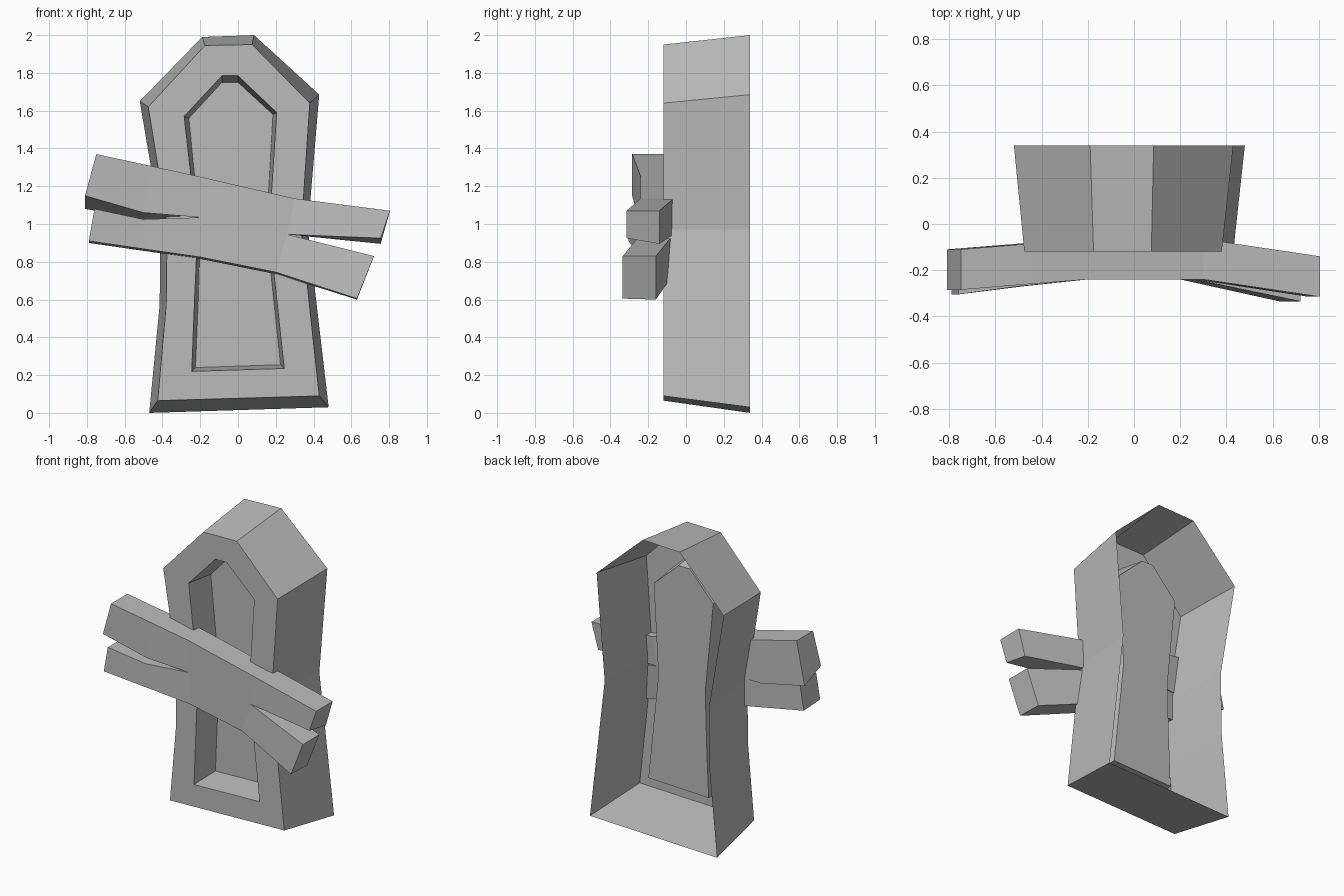
import bpy, bmesh

cube = bpy.data.objects.get("Cube")
if cube:
    bpy.data.objects.remove(cube, do_unlink=True)

grey = bpy.data.materials.new("plain_grey")
grey.use_nodes = True
COLOR = (0.5, 0.5, 0.5, 1)
grey.diffuse_color = COLOR
grey.node_tree.nodes["Principled BSDF"].inputs["Base Color"].default_value = COLOR


def finish(bm, name):
    mesh = bpy.data.meshes.new(name)
    bm.to_mesh(mesh)
    bm.free()
    mesh.materials.append(grey)
    obj = bpy.data.objects.new(name, mesh)
    bpy.context.collection.objects.link(obj)
    return obj


def loop(bm, outline, y):
    return [bm.verts.new((x, y, z)) for x, z in outline]


def bridge(bm, a, b):
    n = len(a)
    for i in range(n):
        j = (i + 1) % n
        bm.faces.new((a[i], a[j], b[j], b[i]))


# Crooked outlines, anticlockwise from the bottom left corner
BACK = [(-.47, 0), (.48, .03), (.37, .97), (.43, 1.685), (.085, 2),
        (-.19, 1.99), (-.52, 1.65), (-.41, 1.0), (-.415, .57)]
FRONT = [(-.425, .065), (.43, .09), (.335, .97), (.38, 1.64), (.075, 1.95),
         (-.175, 1.945), (-.475, 1.62), (-.375, 1.0), (-.38, .57)]
HOLE = [(-.245, .22), (.245, .235), (.165, .97), (.205, 1.59), (0, 1.785),
        (-.085, 1.785), (-.285, 1.57), (-.215, .95), (-.23, .6)]
PANEL = [(-.225, .24), (.225, .255), (.15, .97), (.185, 1.58), (0, 1.75),
         (-.085, 1.75), (-.26, 1.56), (-.2, .95), (-.21, .6)]

# Frame: open-backed tapered shell, front rim and recess
bm = bmesh.new()
loops = [loop(bm, o, y) for o, y in
         ((BACK, .34), (FRONT, -.12), (HOLE, -.12), (PANEL, .08))]
for a, b in zip(loops, loops[1:]):
    bridge(bm, a, b)
finish(bm, "frame")

# Panel closing the recess
bm = bmesh.new()
bm.faces.new(loop(bm, PANEL, .08))
finish(bm, "recessed_panel")

# Split board: two strips that share a seam in the middle.
# Each station: top x, z, bottom x, z, front y, drop of the bottom back edge
UPPER = [(-.75, 1.37, -.81, 1.15, -.285, .07),
         (-.45, 1.305, -.5, 1.06, -.26, .035),
         (-.2, 1.25, -.2, 1.035, -.24, 0),
         (.3, 1.135, .26, .945, -.24, 0),
         (.805, 1.07, .755, .925, -.315, .03)]
LOWER = [(-.76, 1.08, -.79, .91, -.305, .01),
         (-.5, 1.025, -.48, .865, -.27, .01),
         (-.2, 1.035, -.2, .825, -.24, .01),
         (.26, .945, .2, .745, -.24, .01),
         (.72, .83, .63, .605, -.335, .005)]
THICK = .175
SEAM = 2


def strip(bm, stations, seam_side):
    rings = []
    for tx, tz, bx, bz, y, drop in stations:
        rings.append([bm.verts.new(c) for c in (
            (tx, y, tz), (bx, y, bz),
            (bx, y + THICK, bz - drop), (tx, y + THICK, tz))])
    bm.faces.new(rings[0])
    bm.faces.new(rings[-1][::-1])
    for i, (a, b) in enumerate(zip(rings, rings[1:])):
        for k in range(4):
            if i == SEAM and k == seam_side:
                continue
            j = (k + 1) % 4
            bm.faces.new((a[k], b[k], b[j], a[j]))


bm = bmesh.new()
strip(bm, UPPER, 1)
strip(bm, LOWER, 3)
bmesh.ops.remove_doubles(bm, verts=bm.verts[:], dist=.001)
bmesh.ops.recalc_face_normals(bm, faces=bm.faces[:])
finish(bm, "split_board")
